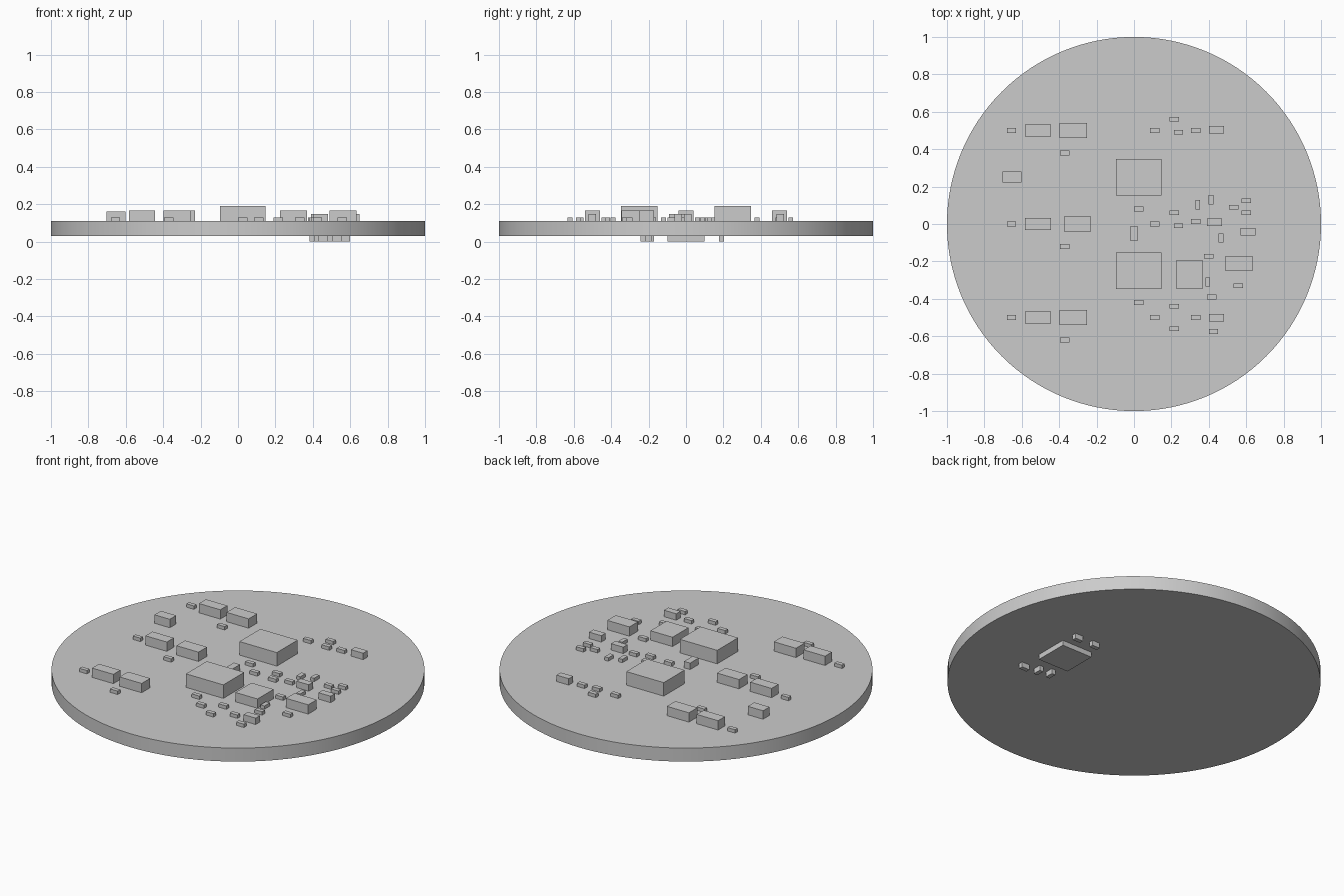
import bpy
import math

default_cube = bpy.data.objects.get("Cube")
if default_cube:
    bpy.data.objects.remove(default_cube, do_unlink=True)

# Single plain grey for the whole circuit board
GREY = (0.6, 0.6, 0.6, 1.0)
grey = bpy.data.materials.new("plain_grey")
grey.use_nodes = True
grey.diffuse_color = GREY
grey.node_tree.nodes["Principled BSDF"].inputs["Base Color"].default_value = GREY

BOARD_BOTTOM, BOARD_TOP = 0.03, 0.11


def finish(name):
    part = bpy.context.object
    part.name = name
    part.data.name = name
    part.data.materials.append(grey)
    return part


def block(name, x, y, width, depth, low, high):
    """Box centred on x, y and spanning low to high."""
    bpy.ops.mesh.primitive_cube_add(size=1, location=(x, y, (low + high) / 2))
    bpy.context.object.scale = (width, depth, high - low)
    bpy.ops.object.transform_apply(location=False, rotation=False, scale=True)
    return finish(name)


def mount(name, places, width, depth, top):
    """Row of identical components soldered to the upper face."""
    for x, y in places:
        block(name, x, y, width, depth, BOARD_TOP, top)


def mount_below(name, places, width, depth):
    """Row of identical components soldered to the lower face."""
    for x, y in places:
        block(name, x, y, width, depth, 0, BOARD_BOTTOM)


# Round board
bpy.ops.mesh.primitive_cylinder_add(
    vertices=128, radius=1, depth=BOARD_TOP - BOARD_BOTTOM,
    location=(0, 0, (BOARD_TOP + BOARD_BOTTOM) / 2))
board = finish("round_board")
bpy.ops.object.shade_smooth_by_angle(angle=math.radians(30))

# Component sizes: width, depth, top height
RESISTOR = (0.05, 0.025, 0.13)
TURNED_RESISTOR = (0.025, 0.05, 0.13)
CAPACITOR = (0.08, 0.04, 0.148)
LARGE_CAPACITOR = (0.14, 0.065, 0.165)
COIL = (0.145, 0.08, 0.165)

# Three repeated channels on the left half
for row, coil_x in ((0.5, -0.325), (0, -0.303), (-0.5, -0.325)):
    mount("channel_resistor", [(-0.655, row), (-0.37, row - 0.12)], *RESISTOR)
    mount("channel_capacitor", [(-0.513, row)], *LARGE_CAPACITOR)
    mount("channel_coil", [(coil_x, row)], *COIL)

# Large chips and other single components
mount("main_chip", [(0.025, 0.25), (0.025, -0.25)], 0.245, 0.195, 0.19)
mount("square_chip", [(0.297, -0.27)], 0.145, 0.15, 0.165)
mount("right_coil", [(0.562, -0.21)], *COIL)
mount("left_diode", [(-0.652, 0.252)], 0.1, 0.06, 0.16)
mount("centre_capacitor", [(0, -0.05)], 0.04, 0.08, 0.148)
mount("capacitor", [(0.44, 0.505), (0.43, 0.01), (0.61, -0.042),
                    (0.44, -0.5)], *CAPACITOR)

# Small resistors lying along x
mount("upper_resistor", [(0.11, 0.5), (0.33, 0.5), (0.215, 0.56),
                         (0.238, 0.49)], *RESISTOR)
mount("middle_resistor", [(0.025, 0.08), (0.11, 0), (0.215, 0.06),
                          (0.238, -0.01), (0.33, 0.013), (0.533, 0.09),
                          (0.6, 0.125), (0.6, 0.06)], *RESISTOR)
mount("lower_resistor", [(0.4, -0.173), (0.557, -0.33), (0.415, -0.39),
                         (0.025, -0.42), (0.215, -0.44), (0.11, -0.5),
                         (0.33, -0.5), (0.215, -0.56), (0.425, -0.575)],
      *RESISTOR)

# Small resistors lying along y
mount("turned_resistor", [(0.34, 0.103), (0.412, 0.13), (0.465, -0.075),
                          (0.395, -0.31)], *TURNED_RESISTOR)

# Parts on the underside
mount_below("underside_chip", [(0.482, 0)], 0.2, 0.2)
mount_below("underside_resistor", [(0.575, -0.23), (0.553, 0.19),
                                   (0.435, 0.19)], 0.05, 0.025)
mount_below("underside_turned_resistor", [(0.492, -0.21), (0.42, -0.195)],
            0.025, 0.05)
